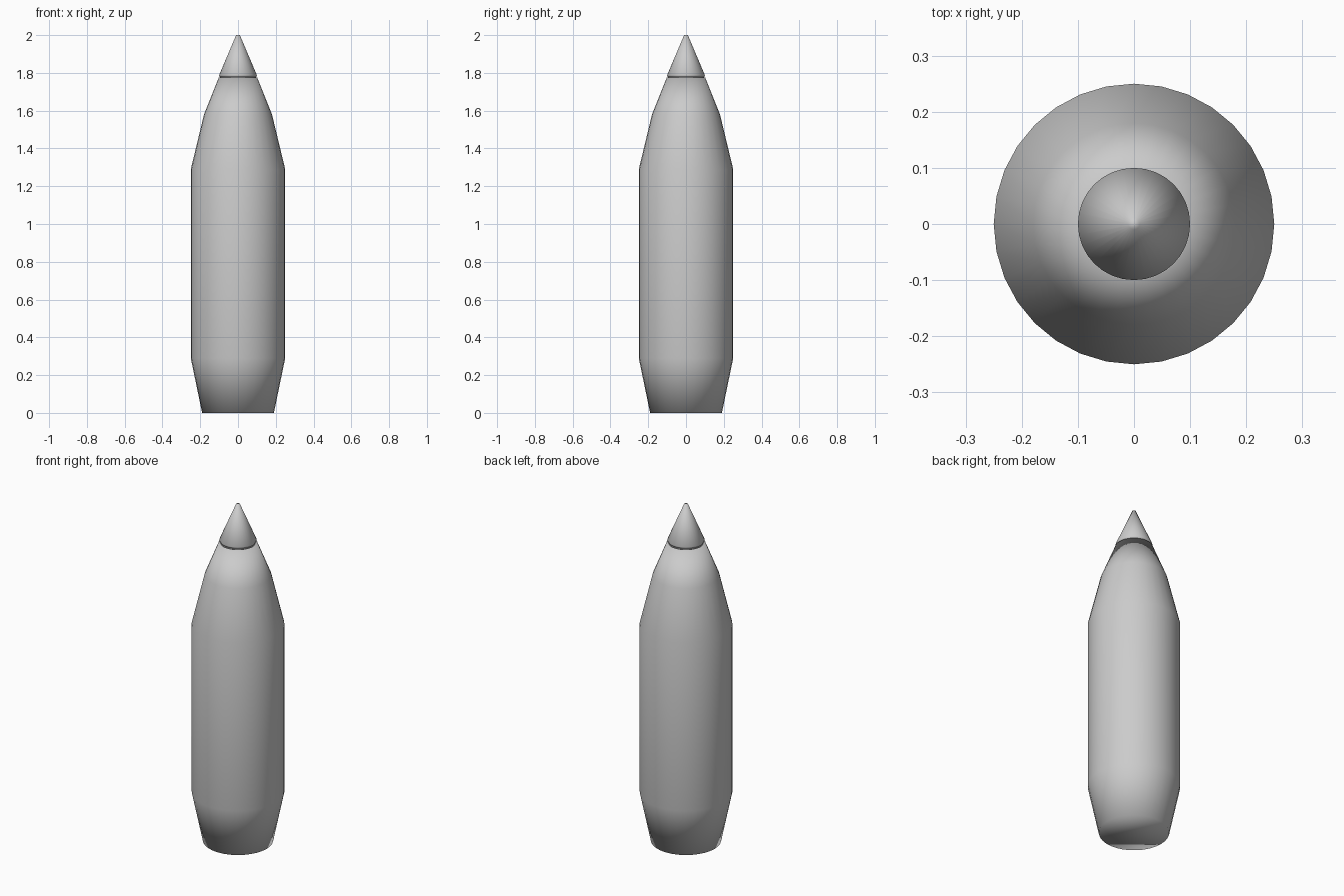
import bpy, bmesh, math

SEGMENTS = 32

default_cube = bpy.data.objects.get("Cube")
if default_cube:
    bpy.data.objects.remove(default_cube, do_unlink=True)

# Single grey finish
grey = bpy.data.materials.new("light grey")
grey.use_nodes = True
colour = (0.6, 0.6, 0.6, 1.0)
grey.diffuse_color = colour
grey.node_tree.nodes["Principled BSDF"].inputs["Base Color"].default_value = colour


def turned_part(name, profile):
    """Turn a (radius, height) profile about z and close both ends."""
    bm = bmesh.new()
    rings = []
    for radius, height in profile:
        angles = [math.tau * i / SEGMENTS for i in range(SEGMENTS)]
        rings.append([bm.verts.new((radius * math.cos(a), radius * math.sin(a), height))
                      for a in angles])
    for low, high in zip(rings, rings[1:]):
        for i in range(SEGMENTS):
            j = (i + 1) % SEGMENTS
            bm.faces.new((low[i], low[j], high[j], high[i]))
    bm.faces.new(rings[0][::-1])
    bm.faces.new(rings[-1])
    for face in bm.faces:
        face.smooth = True
    mesh = bpy.data.meshes.new(name)
    bm.to_mesh(mesh)
    bm.free()
    mesh.materials.append(grey)
    obj = bpy.data.objects.new(name, mesh)
    bpy.context.collection.objects.link(obj)
    return obj


# Tapered base, straight barrel and two-step shoulder, with a shallow groove on top
turned_part("body", [(0.19, 0), (0.25, 0.29), (0.25, 1.29), (0.18, 1.58),
                     (0.102, 1.775), (0.094, 1.77)])

# Narrow neck in the groove
turned_part("neck", [(0.094, 1.765), (0.094, 1.783)])

# Pointed cap with a slightly turned-in lower rim and blunt tip
turned_part("nose_cone", [(0.096, 1.778), (0.1, 1.788), (0.01, 2.0)])
